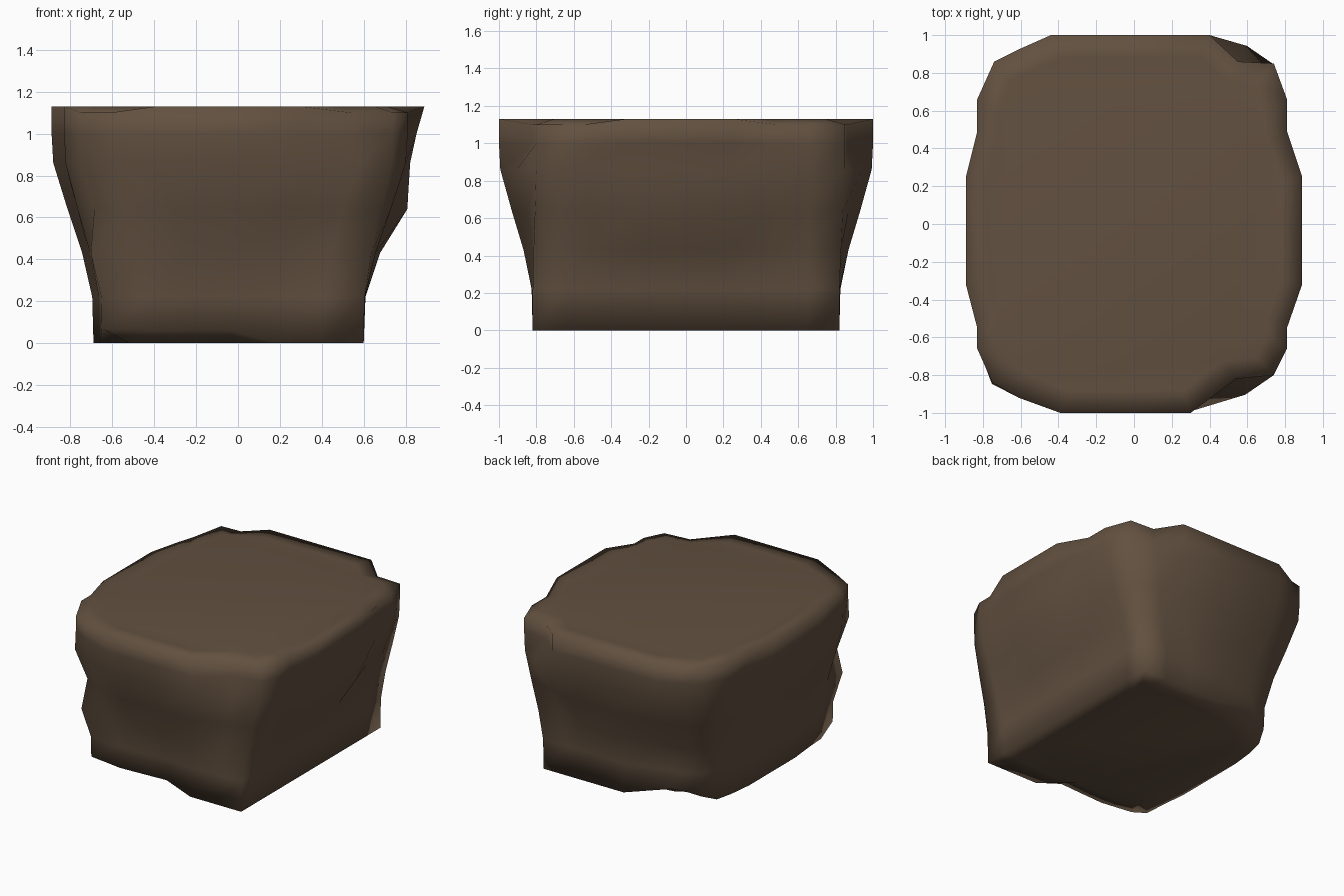
import bpy
import bmesh
from mathutils import Vector

default_cube = bpy.data.objects.get("Cube")
if default_cube:
    bpy.data.objects.remove(default_cube, do_unlink=True)


def make_material(name, colour):
    material = bpy.data.materials.new(name)
    material.use_nodes = True
    material.diffuse_color = colour
    material.node_tree.nodes["Principled BSDF"].inputs["Base Color"].default_value = colour
    return material


# Matching points on the foot outline and the rim outline of the boulder
OUTLINE = [
    ((.6, -.82), (.74, -.8)),      # front corner, left
    ((.6, -.65), (.81, -.66)),
    ((.6, -.5), (.81, -.55)),
    ((.6, -.2), (.89, -.32)),
    ((.6, .2), (.89, .25)),
    ((.6, .45), (.81, .49)),
    ((.6, .65), (.81, .66)),
    ((.6, .82), (.74, .85)),       # back corner, left
    ((.4, .82), (.55, .86)),
    ((.2, .82), (.4, 1)),
    ((-.06, .82), (0, 1)),
    ((-.42, .76), (-.44, 1)),
    ((-.5, .71), (-.62, .92)),
    ((-.59, .66), (-.74, .86)),    # back corner, right
    ((-.64, .55), (-.83, .66)),
    ((-.67, .42), (-.83, .49)),
    ((-.69, .24), (-.89, .25)),
    ((-.69, -.3), (-.89, -.32)),
    ((-.67, -.5), (-.83, -.55)),
    ((-.66, -.65), (-.83, -.66)),
    ((-.65, -.8), (-.75, -.84)),   # front corner, right
    ((-.4, -.82), (-.61, -.92)),
    ((-.2, -.81), (-.39, -1)),
    ((-.03, -.8), (0, -1)),
    ((.18, -.82), (.3, -1)),
    ((.4, -.82), (.54, -.82)),
]
LEFT_MIDDLE = (3, 4)
BACK_LEFT, BACK_NOTCH, BACK_FOLD, BACK_RIGHT = 7, 8, 11, 13
FRONT_LEFT, FRONT_RIGHT, FRONT_NOTCH = 0, 20, 25

# Height and how far the wall has flared from foot to rim
LEVELS = [(0, 0), (.22, .03), (.43, .27), (.64, .62), (.86, .96), (1, 1), (1.13, 1)]

# Parts of the foot edge that are chipped off the ground
FOOT_LIFT = {BACK_FOLD: .1, BACK_FOLD + 1: .08, BACK_RIGHT: .05, FRONT_RIGHT: .07,
             FRONT_RIGHT + 1: .06, FRONT_RIGHT + 2: .06, FRONT_RIGHT + 3: .06}
# Rim points that sag a little
RIM_SAG = {FRONT_LEFT, FRONT_LEFT + 1, FRONT_LEFT + 2, BACK_LEFT - 2, BACK_LEFT - 1,
           BACK_LEFT, BACK_NOTCH, BACK_FOLD + 1, BACK_RIGHT + 1,
           FRONT_RIGHT, FRONT_RIGHT + 1, FRONT_NOTCH}

# Outward shift of single wall points at given levels
SHELF = {3: .03, 4: .1}
FLANK = {3: .03, 4: -.06, 5: -.04}
BUMPS = {
    BACK_NOTCH: SHELF,
    FRONT_NOTCH: SHELF,
    FRONT_RIGHT: {2: .04, 3: -.04, 4: .01},
    BACK_FOLD: {1: -.04, 2: -.04},
    **{index: FLANK for index in LEFT_MIDDLE},
}


def wall_point(index, level):
    foot, rim = (Vector(p) for p in OUTLINE[index])
    height, flare = LEVELS[level]
    point = foot.lerp(rim, flare)
    point += point.normalized() * BUMPS.get(index, {}).get(level, 0)
    if level == 0:
        height += FOOT_LIFT.get(index, 0)
    if level == len(LEVELS) - 1 and index in RIM_SAG:
        height -= .03
    return Vector((point.x, point.y, height))


def inset_ring(bm, ring, scale, height):
    return [bm.verts.new((v.co.x * scale, v.co.y * scale, height)) for v in ring]


def bridge(bm, lower, upper):
    count = len(lower)
    for i in range(count):
        j = (i + 1) % count
        bm.faces.new((lower[i], lower[j], upper[j], upper[i]))


# Boulder: stacked wall rings closed by a flat top and a flat foot
bm = bmesh.new()
rings = [[bm.verts.new(wall_point(i, level)) for i in range(len(OUTLINE))]
         for level in range(len(LEVELS))]
rings.insert(0, inset_ring(bm, rings[0], .8, 0))
rings.append(inset_ring(bm, rings[-1], .88, LEVELS[-1][0]))
for lower, upper in zip(rings, rings[1:]):
    bridge(bm, lower, upper)
bm.faces.new(list(reversed(rings[0])))
bm.faces.new(rings[-1])
bmesh.ops.recalc_face_normals(bm, faces=bm.faces)
for face in bm.faces:
    face.smooth = True

mesh = bpy.data.meshes.new("boulder")
bm.to_mesh(mesh)
bm.free()
mesh.materials.append(make_material("earth_brown", (.122, .081, .051, 1)))
boulder = bpy.data.objects.new("boulder", mesh)
bpy.context.collection.objects.link(boulder)
